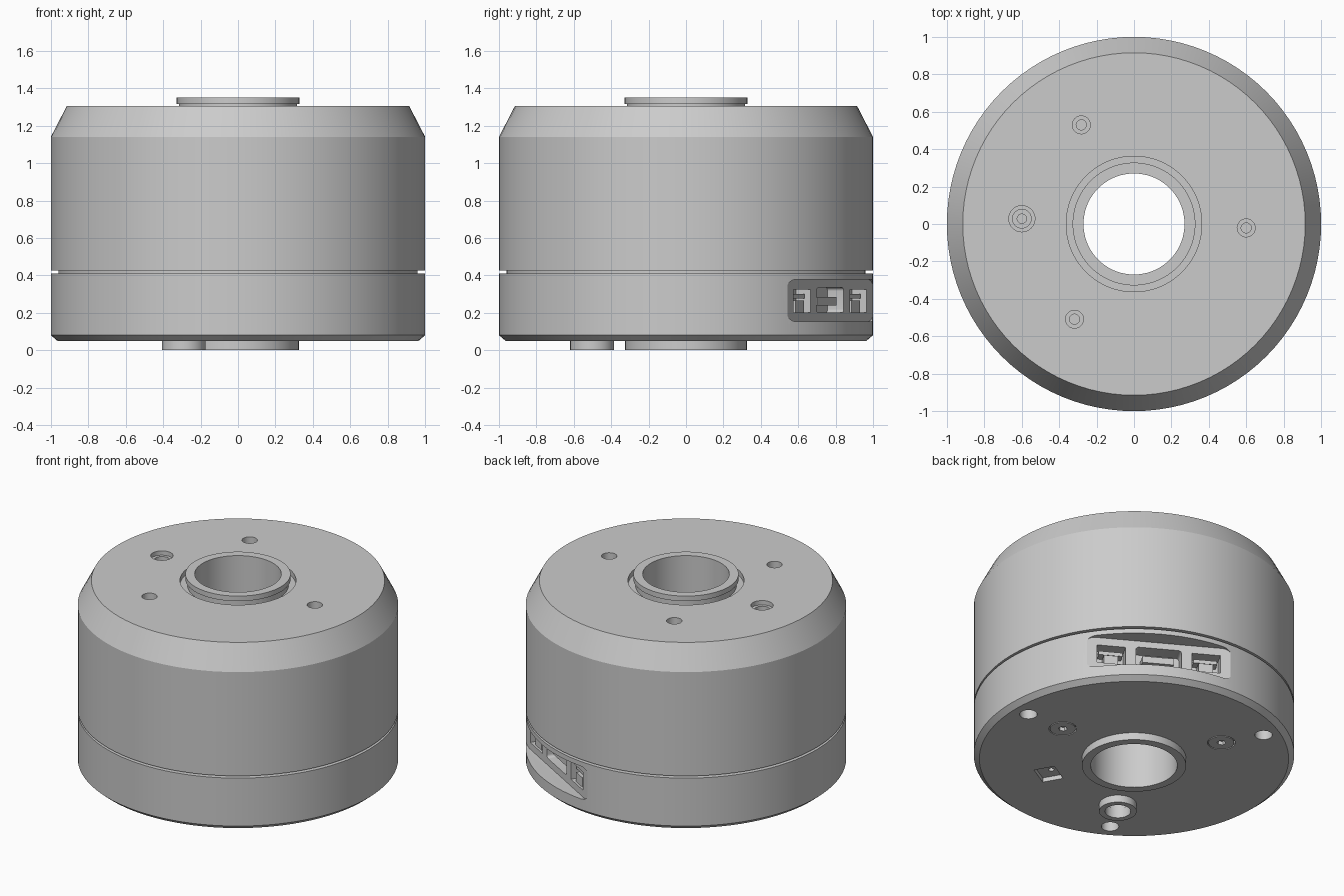
import bpy, bmesh
from math import pi, cos, sin, radians
from mathutils import Matrix

cube = bpy.data.objects.get("Cube")
if cube:
    bpy.data.objects.remove(cube, do_unlink=True)

GREY = (0.6, 0.6, 0.6, 1.0)
metal = bpy.data.materials.new("plain grey")
metal.use_nodes = True
metal.diffuse_color = GREY
bsdf = next(n for n in metal.node_tree.nodes if n.type == 'BSDF_PRINCIPLED')
bsdf.inputs["Base Color"].default_value = GREY


def finish(name, bm):
    bmesh.ops.recalc_face_normals(bm, faces=bm.faces)
    mesh = bpy.data.meshes.new(name)
    bm.to_mesh(mesh)
    bm.free()
    mesh.materials.append(metal)
    ob = bpy.data.objects.new(name, mesh)
    bpy.context.collection.objects.link(ob)
    return ob


def lathe(name, profile, x=0, y=0, segs=96):
    """Closed (radius, height) outline turned into a ring."""
    bm = bmesh.new()
    rings = []
    for i in range(segs):
        a = 2 * pi * i / segs
        rings.append([bm.verts.new((x + r * cos(a), y + r * sin(a), z)) for r, z in profile])
    n = len(profile)
    for i in range(segs):
        p, q = rings[i], rings[(i + 1) % segs]
        for j in range(n):
            k = (j + 1) % n
            bm.faces.new((p[j], q[j], q[k], p[k]))
    return finish(name, bm)


def disc(name, x, y, r, z0, z1, segs=32):
    bm = bmesh.new()
    bmesh.ops.create_cone(bm, cap_ends=True, segments=segs, radius1=r, radius2=r, depth=z1 - z0,
                          matrix=Matrix.Translation((x, y, (z0 + z1) / 2)))
    return finish(name, bm)


def block(name, angle, n, t, z, corner=0):
    """Box given by ranges along outward normal, tangent and height."""
    bm = bmesh.new()
    bmesh.ops.create_cube(bm, size=1)
    for v in bm.verts:
        v.co = [lo + (c + 0.5) * (hi - lo) for c, (lo, hi) in zip(v.co, (n, t, z))]
    if corner:
        edges = [e for e in bm.edges if abs(e.verts[0].co.x - e.verts[1].co.x) > 1e-4]
        bmesh.ops.bevel(bm, geom=edges, offset=corner, segments=6, profile=0.5, affect='EDGES')
    bm.transform(Matrix.Rotation(radians(angle), 4, 'Z'))
    return finish(name, bm)


def select(ob):
    bpy.ops.object.select_all(action='DESELECT')
    ob.select_set(True)
    bpy.context.view_layer.objects.active = ob


def cut(ob, *cutters):
    select(ob)
    for c in cutters:
        c.hide_render = True
        mod = ob.modifiers.new("cut", 'BOOLEAN')
        mod.operation, mod.solver, mod.object = 'DIFFERENCE', 'EXACT', c
        bpy.ops.object.modifier_apply(modifier=mod.name)
        bpy.data.objects.remove(c, do_unlink=True)


def polar(r, deg):
    return r * cos(radians(deg)), r * sin(radians(deg))


# Turning upper housing
TOP, BOTTOM = 1.305, 0.05
rotor = lathe("upper_housing", [(0.3, 0.425), (1, 0.425), (1, 1.14), (0.915, TOP),
                                (0.362, TOP), (0.362, 1.27), (0.3, 1.27)])
for angle in (-2, 118, 238):
    x, y = polar(0.6, angle)
    cut(rotor, disc("hole", x, y, 0.048, TOP - 0.05, 1.4),
        disc("hole", x, y, 0.027, TOP - 0.13, 1.4))
x, y = polar(0.6, 177.3)
cut(rotor, disc("hole", x, y, 0.07, TOP - 0.03, 1.4), disc("hole", x, y, 0.05, TOP - 0.07, 1.4),
    disc("hole", x, y, 0.025, TOP - 0.14, 1.4))

# Fixed base with a narrow neck under the housing
base = lathe("base", [(0.3, BOTTOM), (0.965, BOTTOM), (1, 0.08), (1, 0.41),
                      (0.96, 0.41), (0.96, 0.43), (0.3, 0.43)])

# Hollow centre sleeve with a thin top flange
lathe("centre_sleeve", [(0.27, 0), (0.325, 0), (0.325, 0.1), (0.315, 0.1), (0.315, 1.315),
                        (0.328, 1.315), (0.328, 1.35), (0.27, 1.35)])

# Connector pocket, facing back and to one side
SIDE = 60
cut(base, block("pocket", SIDE, (0.89, 1.2), (-0.465, 0.465), (0.153, 0.378), 0.06))
cut(base, block("port", SIDE, (0.79, 1), (-0.145, 0.145), (0.2, 0.335), 0.02))
block("middle_port_tongue", SIDE, (0.78, 0.87), (-0.1, 0.1), (0.24, 0.285))
for side, label in ((-1, "first"), (1, "second")):
    t = side * 0.3
    cut(base, block("port", SIDE, (0.8, 1), (t - 0.09, t + 0.09), (0.2, 0.325)))
    block(label + "_port_plug", SIDE, (0.79, 0.875), (t - 0.045, t + 0.045), (0.2, 0.265))
    block(label + "_port_bar", SIDE, (0.79, 0.86), (t - 0.075, t + 0.075), (0.275, 0.3))

# Mounting holes near the rim of the underside
for angle in (0, 120, 240):
    x, y = polar(0.86, angle)
    cut(base, disc("hole", x, y, 0.055, -0.1, BOTTOM + 0.07))

# Flush screws, and one screw inside a raised boss
for i, angle in enumerate((0, 120, 240)):
    x, y = polar(0.58, angle)
    boss = i == 2
    floor = BOTTOM + (0.05 if boss else 0)
    cut(base, disc("seat", x, y, 0.087, -0.1, floor + 0.03))
    screw = disc(f"screw_{i + 1}", x, y, 0.08, floor, floor + 0.05)
    cut(screw, disc("socket", x, y, 0.028, -0.1, floor + 0.025, 6))
    if boss:
        lathe("screw_boss", [(0.08, 0), (0.117, 0), (0.117, 0.07), (0.08, 0.07)], x, y, 40)

# Small rectangular recess in the underside
cut(base, block("slot", -60, (0.5, 0.635), (-0.08, 0.08), (-0.1, BOTTOM + 0.03)))
x, y = polar(0.55, -60)
cut(base, disc("pinhole", x, y, 0.018, -0.1, BOTTOM + 0.08, 16))

# Smooth round walls, crisp edges
for ob in list(bpy.context.scene.objects):
    if ob.type == 'MESH' and metal.name in ob.data.materials:
        select(ob)
        bpy.ops.object.shade_smooth_by_angle(angle=radians(20))
